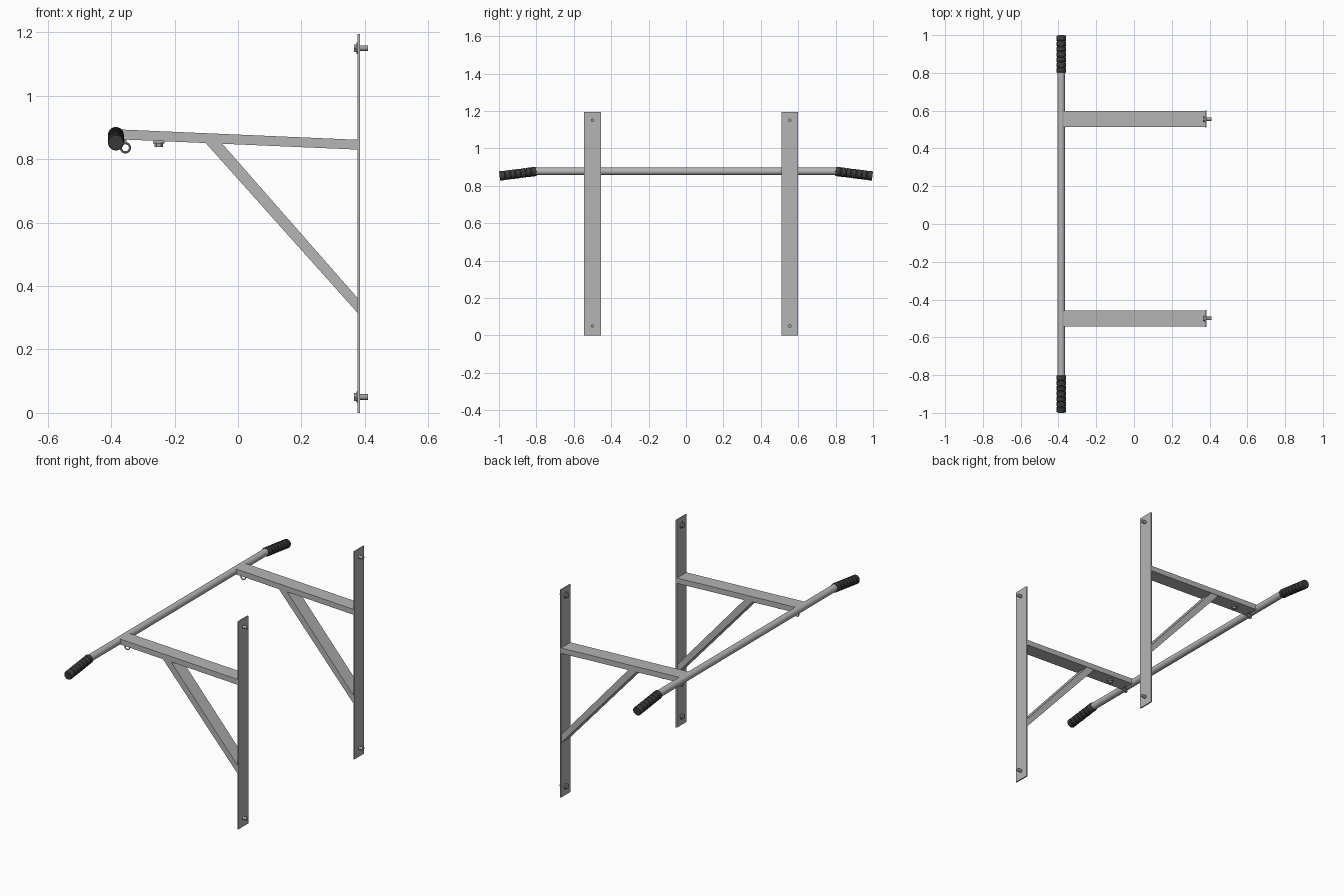
import bpy, bmesh, math
from mathutils import Vector

if "Cube" in bpy.data.objects:
    bpy.data.objects.remove(bpy.data.objects["Cube"])


def material(name, r, g, b):
    m = bpy.data.materials.new(name)
    m.diffuse_color = (r, g, b, 1)
    m.use_nodes = True
    m.node_tree.nodes["Principled BSDF"].inputs["Base Color"].default_value = m.diffuse_color
    return m


STEEL = material("grey_steel", 0.46, 0.46, 0.46)
BOLT = material("bolt_steel", 0.36, 0.36, 0.36)
RUBBER = material("dark_rubber", 0.045, 0.045, 0.045)


def finish(bm, name, mat, smooth=False):
    bmesh.ops.recalc_face_normals(bm, faces=bm.faces)
    me = bpy.data.meshes.new(name)
    bm.to_mesh(me)
    bm.free()
    me.materials.append(mat)
    ob = bpy.data.objects.new(name, me)
    bpy.context.collection.objects.link(ob)
    if smooth:
        bpy.ops.object.select_all(action='DESELECT')
        ob.select_set(True)
        bpy.context.view_layer.objects.active = ob
        bpy.ops.object.shade_smooth_by_angle(angle=math.radians(35))
    return ob


def extrude_xz(name, outline, y, width, mat):
    """Side outline in x/z, given a width along y."""
    bm = bmesh.new()
    f = bm.faces.new([bm.verts.new((x, y - width / 2, z)) for x, z in outline])
    r = bmesh.ops.extrude_face_region(bm, geom=[f])
    vs = [v for v in r["geom"] if isinstance(v, bmesh.types.BMVert)]
    bmesh.ops.translate(bm, verts=vs, vec=(0, width, 0))
    return finish(bm, name, mat)


def lathe(name, profile, start, direction, mat, sides=32, smooth=True):
    """Capped turned part: profile is (distance, radius) along direction."""
    q = Vector(direction).normalized().to_track_quat('Z', 'Y')
    bm = bmesh.new()
    rings = []
    for d, r in profile:
        rings.append([bm.verts.new(Vector(start) + q @ Vector(
            (r * math.cos(a), r * math.sin(a), d)))
            for a in (2 * math.pi * i / sides for i in range(sides))])
    for a, b in zip(rings, rings[1:]):
        for i in range(sides):
            j = (i + 1) % sides
            bm.faces.new((a[i], a[j], b[j], b[i]))
    bm.faces.new(rings[0])
    bm.faces.new(rings[-1])
    return finish(bm, name, mat, smooth)


BAR_X, BAR_Z = -0.385, 0.877

# Pull-up bar and its two drooping grips
lathe("pull_up_bar", [(0, 0.02), (1.62, 0.02)], (BAR_X, -0.81, BAR_Z), (0, 1, 0), STEEL)
grip = [(0, 0.02), (0.001, 0.0235), (0.004, 0.025)]
for k in range(1, 7):  # shallow finger grooves
    d = 0.028 * k
    grip += [(d - 0.004, 0.025), (d - 0.002, 0.0235), (d + 0.002, 0.0235), (d + 0.004, 0.025)]
grip += [(0.196, 0.025), (0.1985, 0.0235)]
for side, label in ((-1, "near"), (1, "far")):
    lathe(label + "_grip", grip, (BAR_X, side * 0.8, BAR_Z),
          (0, side * 0.197, -0.025), RUBBER)

for y, label in ((-0.5, "near"), (0.555, "far")):
    # Wall plate
    extrude_xz(label + "_wall_plate",
               [(0.377, 0), (0.384, 0), (0.384, 1.195), (0.377, 1.195)], y, 0.09, STEEL)
    # Sloping arm
    extrude_xz(label + "_arm",
               [(-0.385, 0.863), (0.378, 0.83), (0.378, 0.861), (-0.385, 0.894)],
               y, 0.085, STEEL)
    # Diagonal brace
    extrude_xz(label + "_brace",
               [(-0.102, 0.851), (0.378, 0.314), (0.378, 0.361), (-0.05, 0.849)],
               y, 0.08, STEEL)
    # Wall bolts: washer, hex head and shaft
    for z, pos in ((0.05, "lower"), (1.15, "upper")):
        base = f"{label}_{pos}_bolt"
        lathe(base + "_washer", [(0, 0.018), (0.004, 0.018)], (0.373, y, z), (1, 0, 0), BOLT)
        lathe(base + "_head", [(0, 0.014), (0.009, 0.014)], (0.365, y, z), (1, 0, 0), BOLT, 6, False)
        lathe(base + "_shaft", [(0, 0.009), (0.036, 0.009)], (0.374, y, z), (1, 0, 0), BOLT, 20)
    # Bolt under the arm
    lathe(label + "_arm_washer", [(0, 0.018), (0.005, 0.018)], (-0.25, y, 0.85), (0, 0, 1), BOLT)
    lathe(label + "_arm_bolt", [(0, 0.013), (0.014, 0.013)], (-0.25, y, 0.839), (0, 0, 1), BOLT, 6, False)
    # Hanging eye ring under the arm
    bpy.ops.mesh.primitive_torus_add(major_radius=0.0145, minor_radius=0.0035,
                                     major_segments=28, minor_segments=10,
                                     location=(-0.355, y, 0.836),
                                     rotation=(math.pi / 2, 0, 0))
    ring = bpy.context.object
    ring.name = label + "_eye_ring"
    ring.data.materials.append(BOLT)
    bpy.ops.object.shade_smooth_by_angle()
    lathe(label + "_eye_stem", [(0, 0.004), (0.016, 0.004)], (-0.355, y, 0.851), (0, 0, 1), BOLT, 12)
